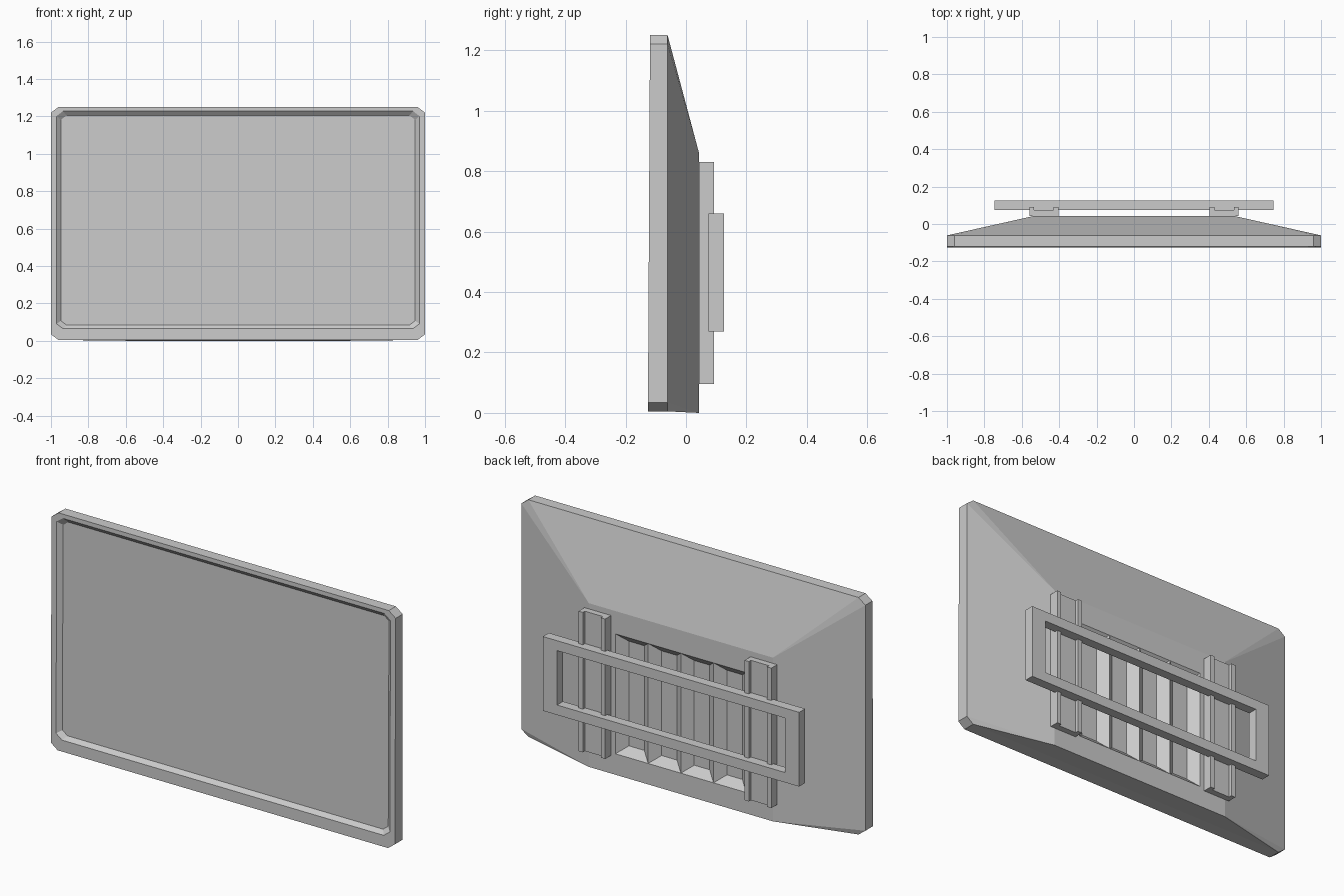
import bpy
import bmesh

cube = bpy.data.objects.get("Cube")
if cube:
    bpy.data.objects.remove(cube, do_unlink=True)

# single flat colour
grey = bpy.data.materials.new("mid_grey")
grey.use_nodes = True
colour = (0.6, 0.6, 0.6, 1)
grey.diffuse_color = colour
grey.node_tree.nodes["Principled BSDF"].inputs["Base Color"].default_value = colour


def ring(half, z0, z1, y, cut=0.0, x=0.0, tilt=0.0):
    """Upright rectangle with cut corners, facing the y axis."""
    cz = cut * 0.75
    pts = [(-half + cut, z0), (half - cut, z0), (half, z0 + cz), (half, z1 - cz),
           (half - cut, z1), (-half + cut, z1), (-half, z1 - cz), (-half, z0 + cz)]
    return [(x + px, y + tilt * pz, pz) for px, pz in pts]


def skin(bm, rings, cap_start=False, cap_end=False):
    """Join neighbouring rings with quads and close the chosen ends."""
    loops = [[bm.verts.new(p) for p in r] for r in rings]
    for a, b in zip(loops, loops[1:]):
        for i in range(len(a)):
            j = (i + 1) % len(a)
            bm.faces.new((a[i], a[j], b[j], b[i]))
    if cap_start:
        bm.faces.new(loops[0])
    if cap_end:
        bm.faces.new(loops[-1])


def finish(bm, name):
    bmesh.ops.remove_doubles(bm, verts=bm.verts, dist=0.0001)
    bmesh.ops.recalc_face_normals(bm, faces=bm.faces)
    mesh = bpy.data.meshes.new(name)
    bm.to_mesh(mesh)
    bm.free()
    mesh.materials.append(grey)
    obj = bpy.data.objects.new(name, mesh)
    bpy.context.collection.objects.link(obj)
    return obj


# panel: sunken screen, bezel, rim, tapered back shell, opening for the vents
BACK = 0.043
VENT_HALF, VENT_LOW, VENT_HIGH = 0.38, 0.11, 0.74
lean = 0.0055
bm = bmesh.new()
skin(bm, [
    ring(0.947, 0.085, 1.205, -0.106, 0.03, tilt=lean),
    ring(0.97, 0.065, 1.228, -0.126, 0.035, tilt=lean),
    ring(1.0, 0.005, 1.25, -0.126, 0.04, tilt=lean),
    ring(1.0, 0.005, 1.25, -0.061, 0.04),
    ring(0.535, 0.0, 0.86, BACK),
    ring(VENT_HALF, VENT_LOW, VENT_HIGH, BACK),
], cap_start=True)

# four sunken vent grooves side by side
step = VENT_HALF / 4
for i in range(4):
    cx = -VENT_HALF + step * (2 * i + 1)
    skin(bm, [
        ring(step, VENT_LOW, VENT_HIGH, BACK, x=cx),
        ring(step - 0.05, VENT_LOW + 0.04, VENT_HIGH - 0.04, BACK - 0.04, x=cx),
    ], cap_end=True)
finish(bm, "display_panel")

# pair of upright channel rails
inner, outer, lip = 0.405, 0.56, 0.025
base, top = 0.075, 0.092
profile = [(inner, BACK), (outer, BACK), (outer, top), (outer - lip, top),
           (outer - lip, base), (inner + lip, base), (inner + lip, top), (inner, top)]
bm = bmesh.new()
skin(bm, [[(x, y, z) for x, y in profile] for z in (0.095, 0.83)], True, True)
rails = finish(bm, "mount_rails")
rails.modifiers.new("Mirror", 'MIRROR')

# open rectangular wall bracket
bm = bmesh.new()
near, far = 0.075, 0.125
skin(bm, [
    ring(0.745, 0.27, 0.66, near),
    ring(0.745, 0.27, 0.66, far),
    ring(0.662, 0.322, 0.608, far),
    ring(0.662, 0.322, 0.608, near),
    ring(0.745, 0.27, 0.66, near),
])
finish(bm, "wall_bracket")
